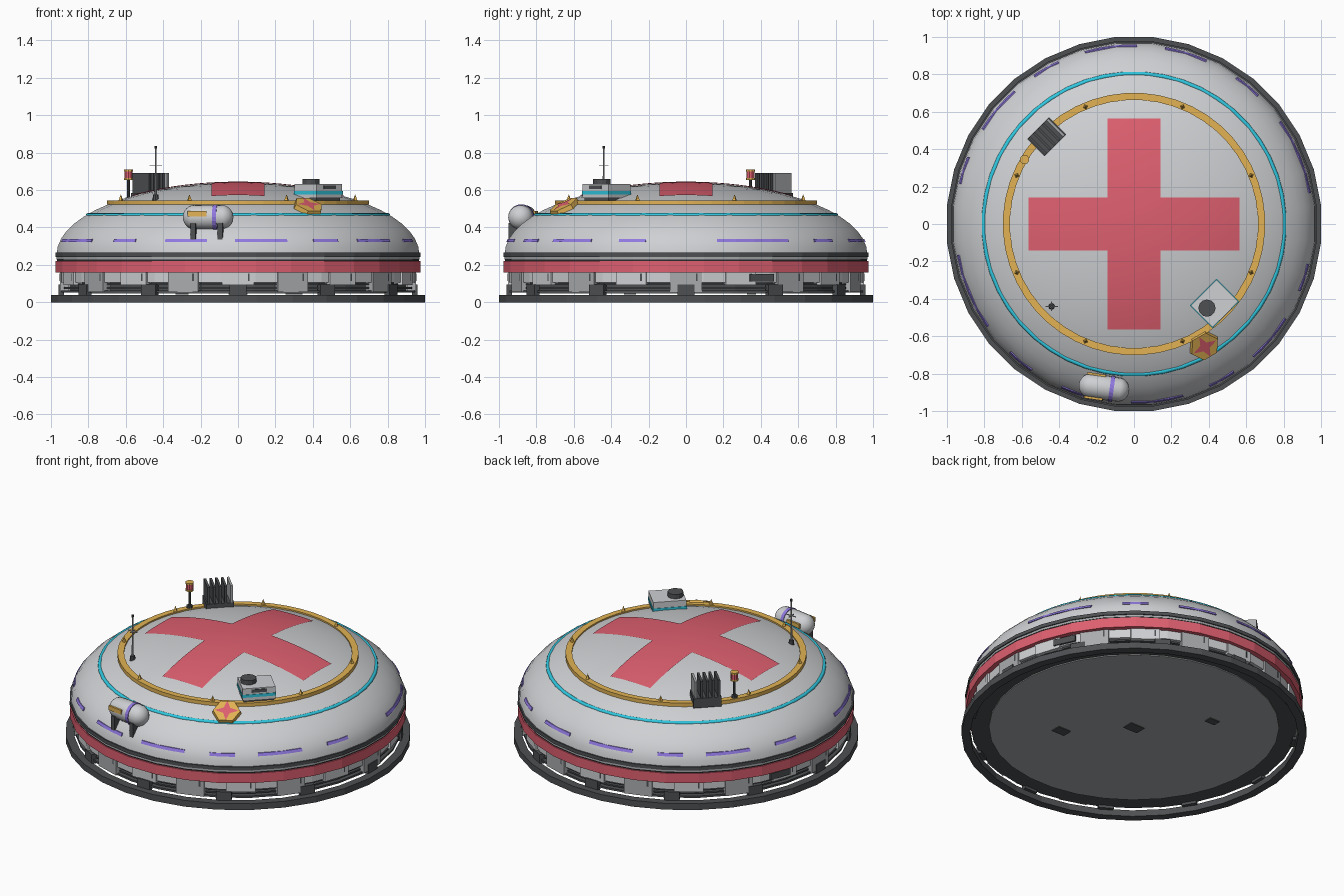
import bpy, bmesh, math
from math import pi, cos, sin, sqrt, radians
from mathutils import Matrix

cube = bpy.data.objects.get("Cube")
if cube:
    bpy.data.objects.remove(cube)


def material(name, *rgb):
    m = bpy.data.materials.new(name)
    m.use_nodes = True
    m.diffuse_color = (*rgb, 1)
    m.node_tree.nodes["Principled BSDF"].inputs["Base Color"].default_value = (*rgb, 1)
    return m


LIGHT = material("light grey", .62, .63, .65)
MID = material("mid grey", .4, .41, .42)
DARK = material("dark grey", .075, .08, .085)
BLACK = material("near black", .022, .023, .025)
RED = material("rose red", .73, .115, .16)
GOLD = material("gold", .76, .45, .09)
CYAN = material("cyan", .03, .58, .75)
PURPLE = material("purple", .28, .19, .75)

SIDES = 32


def finish(name, bm, mat, matrix=None, smooth=False):
    if matrix:
        bm.transform(matrix)
    bmesh.ops.recalc_face_normals(bm, faces=bm.faces)
    mesh = bpy.data.meshes.new(name)
    bm.to_mesh(mesh)
    bm.free()
    mesh.materials.append(mat)
    if smooth:
        mesh.shade_smooth()
    ob = bpy.data.objects.new(name, mesh)
    bpy.context.collection.objects.link(ob)


def frame(x, y, z, angle=0):
    return Matrix.Translation((x, y, z)) @ Matrix.Rotation(angle, 4, 'Z')


def polar(r, angle, z):
    # local x points outward, local y runs along the rim
    return frame(r * cos(angle), r * sin(angle), z, angle)


def dome_z(r):
    return .255 + .385 * sqrt(max(0, 1 - (r / .97) ** 2))


def lathe(name, profile, mat, closed=True, smooth=False, sides=SIDES):
    """Spin an (r, z) profile around z."""
    bm = bmesh.new()
    k = 1 / cos(pi / sides)
    rings = []
    for r, z in profile:
        if r == 0:
            rings.append([bm.verts.new((0, 0, z))] * sides)
        else:
            rings.append([bm.verts.new((r * k * cos(a), r * k * sin(a), z))
                          for a in (2 * pi * (i + .5) / sides for i in range(sides))])
    pairs = list(zip(rings, rings[1:]))
    if closed:
        pairs.append((rings[-1], rings[0]))
    for a, b in pairs:
        for i in range(sides):
            j = (i + 1) % sides
            quad = list(dict.fromkeys((a[i], a[j], b[j], b[i])))
            if len(quad) > 2:
                bm.faces.new(quad)
    finish(name, bm, mat, smooth=smooth)


def band(name, r0, r1, z0, z1, mat, sides=SIDES):
    lathe(name, [(r0, z0), (r1, z0), (r1, z1), (r0, z1)], mat, sides=sides)


def dash(start, sweep, steps=4):
    """Short curved strip hugging the lower dome; angles in degrees."""
    bm = bmesh.new()
    loops = []
    for i in range(steps + 1):
        a = radians(start + sweep * i / steps)
        loops.append([bm.verts.new((r * cos(a), r * sin(a), z))
                      for r, z in ((.93, .322), (.961, .322), (.953, .339), (.93, .339))])
    for p, q in zip(loops, loops[1:]):
        for i in range(4):
            bm.faces.new((p[i], p[(i + 1) % 4], q[(i + 1) % 4], q[i]))
    bm.faces.new(loops[0])
    bm.faces.new(loops[-1])
    finish("purple_dash", bm, PURPLE)


def box(name, size, matrix, mat):
    bm = bmesh.new()
    bmesh.ops.create_cube(bm, size=1)
    bm.transform(Matrix.Diagonal((*size, 1)))
    finish(name, bm, mat, matrix)


def cone(name, r0, r1, height, matrix, mat, sides=16):
    """Upright cylinder or cone standing on the matrix origin."""
    bm = bmesh.new()
    bmesh.ops.create_cone(bm, cap_ends=True, segments=sides, radius1=r0, radius2=r1, depth=height)
    bm.transform(Matrix.Translation((0, 0, height / 2)))
    finish(name, bm, mat, matrix)


# Ground ring, raised floor and underside
band("ground_ring", .95, 1, 0, .04, DARK)
lathe("floor", [(0, .052), (.945, .052), (.945, .064), (0, .064)], DARK, closed=False)
lathe("underside_plate", [(0, .046), (.84, .046), (.84, .055)], MID, closed=False)
for i in range(12):
    box("ring_spacer", (.03, .09, .06), polar(.945, 2 * pi * i / 12, .065), DARK)
for x, y, w in ((0, 0, .1), (.3, -.3, .09), (-.3, .35, .07)):
    box("underside_hatch", (w, w * .7, .008), frame(x, y, .045), DARK)

# Lower wall with recessed dark core, rails and panels
band("wall_core", .85, .9, .06, .17, DARK)
band("upper_wall", .88, .945, .105, .17, LIGHT)
for z in (.072, .092):
    band("wall_rail", .905, .93, z, z + .009, DARK)
for i in range(20):
    a = pi * i / 10
    bottom = .092 if i % 2 else .054
    box("wall_panel", (.05, .17, .165 - bottom), polar(.928, a, (.165 + bottom) / 2),
        LIGHT if i % 2 else MID)
    box("panel_seam", (.008, .01, .04), polar(.951, a + .06, .135), DARK)
for a in (25, 160):
    box("dark_window", (.012, .14, .04), polar(.955, radians(a), .13), DARK)

# Red belt and the stacked collars above it
band("red_belt", .9, .975, .16, .222, RED)
band("belt_groove", .9, .968, .222, .23, BLACK)
band("grey_collar", .9, .97, .23, .243, MID)
band("dark_collar", .9, .977, .243, .265, DARK)

# Dome
steps = 14
lathe("dome", [(.97 * cos(t), .255 + .385 * sin(t)) for t in
               (pi / 2 * i / steps for i in range(steps))] + [(0, .64)],
      LIGHT, closed=False, smooth=True)

# Cyan tube, flat gold ring with spikes, purple dashes
lathe("cyan_ring", [(.802 + .012 * cos(t), .465 + .012 * sin(t)) for t in
                    (pi / 4 * i for i in range(8))], CYAN, smooth=True, sides=48)
band("gold_ring", .662, .7, .522, .545, GOLD, sides=48)
for i in range(8):
    cone("ring_spike", .014, 0, .036, polar(.678, pi / 4 * (i + .5), .542), GOLD, 4)
for start, sweep in ((-170, 25), (-134, 9), (-114, 14), (-91, 17), (-65, 9), (-48, 16), (-22, 9)):
    for turn in (0, 180):
        dash(start + turn, sweep)

# Red cross laid over the crown of the dome
bm = bmesh.new()
cell, arm, half = .047, 12, 3
grid = {}


def corner(i, j):
    if (i, j) not in grid:
        x, y = i * cell, j * cell
        grid[i, j] = bm.verts.new((x, y, dome_z(math.hypot(x, y)) + .005))
    return grid[i, j]


for i in range(-arm, arm):
    for j in range(-arm, arm):
        if -half <= i < half or -half <= j < half:
            bm.faces.new([corner(i + u, j + v) for u, v in ((0, 0), (1, 0), (1, 1), (0, 1))])
finish("red_cross", bm, RED, smooth=True)

# Tank on the front slope
tank = frame(-.16, -.875, .455, radians(-8))
bm = bmesh.new()
bmesh.ops.create_uvsphere(bm, u_segments=20, v_segments=12, radius=.066)
for v in bm.verts:
    v.co.z += math.copysign(.07, v.co.z) if abs(v.co.z) > .001 else 0
finish("tank", bm, LIGHT, tank @ Matrix.Rotation(pi / 2, 4, 'Y'), smooth=True)
cone("tank_band", .069, .069, .022, tank @ Matrix.Translation((.03, 0, 0)) @
     Matrix.Rotation(pi / 2, 4, 'Y'), PURPLE, 20)
for s in (-1, 1):
    box("tank_plate", (.1, .012, .028), tank @ Matrix.Translation((-.05, s * .064, .018)), GOLD)
    box("tank_leg", (.028, .075, .09), tank @ Matrix.Translation((s * .073, -.025, -.075)), DARK)

# Roof unit with fan
unit = frame(.43, -.425, 0, radians(-45))
for name, size, z, mat in (("unit_base", (.15, .18, .05), .535, DARK),
                           ("unit_body", (.165, .195, .075), .595, LIGHT),
                           ("unit_stripe", (.171, .201, .018), .585, CYAN)):
    box(name, size, unit @ Matrix.Translation((0, 0, z)), mat)
cone("fan_housing", .046, .046, .03, frame(.39, -.45, .63), DARK, 12)
box("unit_grille", (.006, .09, .02), unit @ Matrix.Translation((.083, 0, .615)), DARK)

# Gold hexagon badge with a four-pointed star, tilted to the slope
badge = polar(.745, radians(-60), .5) @ Matrix.Rotation(radians(29), 4, 'Y')
cone("badge", .085, .08, .026, badge, GOLD, 6)
bm = bmesh.new()
bm.faces.new([bm.verts.new((r * cos(pi / 4 * i), r * sin(pi / 4 * i), .029))
              for i, r in enumerate((.07, .027) * 4)])
finish("badge_star", bm, RED, badge)

# Antenna mast
mast = frame(-.44, -.44, 0)
for name, r0, r1, z, h, mat in (("mast_foot", .018, .014, .54, .035, DARK),
                                ("mast", .006, .004, .55, .28, MID),
                                ("mast_tip", .007, .007, .822, .014, DARK)):
    cone(name, r0, r1, h, mast @ Matrix.Translation((0, 0, z)), mat, 8)
for size in ((.065, .005, .005), (.005, .05, .005)):
    box("mast_crossbar", size, mast @ Matrix.Translation((0, 0, .73)), LIGHT)

# Finned radiator, with a paler end plate
radiator = polar(.66, radians(135), 0)
box("radiator_base", (.13, .165, .06), radiator @ Matrix.Translation((0, 0, .555)), DARK)
for i in range(5):
    box("radiator_fin", (.125, .014, .115),
        radiator @ Matrix.Translation((0, (i - 2) * .034, .635)), DARK if i else MID)

# Warning beacon
for name, r, z, h, mat in (("beacon_foot", .018, .53, .03, DARK), ("beacon_pole", .008, .55, .11, DARK),
                           ("beacon_seat", .025, .655, .01, GOLD), ("beacon_lamp", .022, .665, .034, RED),
                           ("beacon_cap", .025, .699, .01, GOLD)):
    cone(name, r, r, h, frame(-.585, .345, z), mat, 10)
